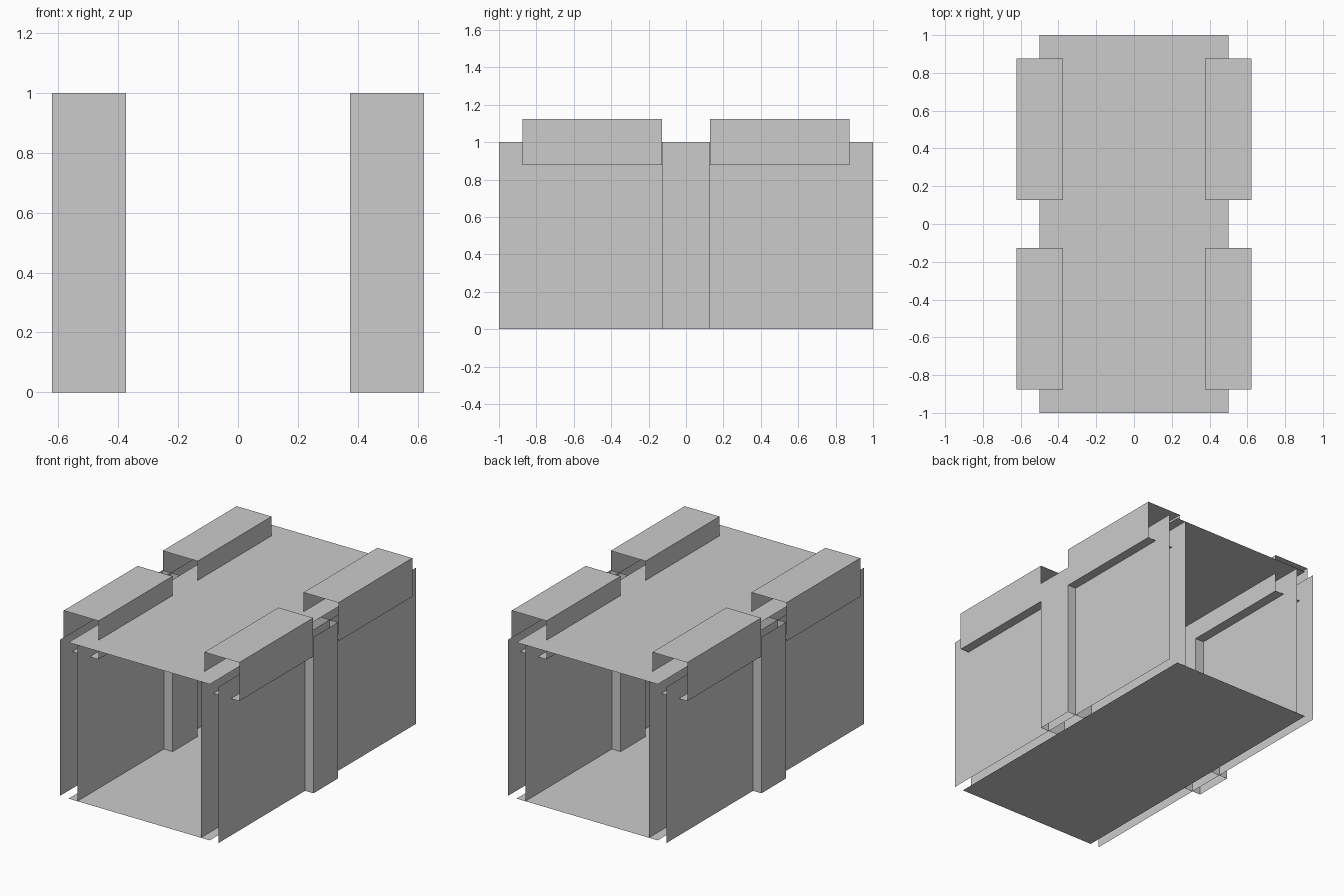
import bpy
import bmesh

cube = bpy.data.objects.get("Cube")
if cube:
    bpy.data.objects.remove(cube, do_unlink=True)

grey = bpy.data.materials.new("plain grey")
grey.use_nodes = True
GREY = (0.6, 0.6, 0.6, 1)
grey.diffuse_color = GREY
grey.node_tree.nodes["Principled BSDF"].inputs["Base Color"].default_value = GREY


def finish(name, bm):
    mesh = bpy.data.meshes.new(name)
    bm.to_mesh(mesh)
    bm.free()
    mesh.materials.append(grey)
    obj = bpy.data.objects.new(name, mesh)
    bpy.context.collection.objects.link(obj)
    return obj


def tube(name, low, high, open_axis):
    """Box between two corners, left open at both ends of one axis."""
    bm = bmesh.new()
    bmesh.ops.create_cube(bm, size=1)
    for v in bm.verts:
        v.co = [a + (b - a) * (c + 0.5) for a, b, c in zip(low, high, v.co)]
    bm.normal_update()
    ends = [f for f in bm.faces if abs(f.normal[open_axis]) > 0.9]
    bmesh.ops.delete(bm, geom=ends, context='FACES_ONLY')
    return finish(name, bm)


def sheet(name, corners):
    """Single flat panel with no thickness."""
    bm = bmesh.new()
    bm.faces.new([bm.verts.new(c) for c in corners])
    return finish(name, bm)


# Floor and roof panels
for name, z in (("floor_panel", 0), ("roof_panel", 1)):
    outline = [(-0.5, -1, z), (0.5, -1, z), (0.5, 1, z), (-0.5, 1, z)]
    sheet(name, outline if z else outline[::-1])

for side, s in (("left", 1), ("right", -1)):
    # Double side walls
    for layer, x in (("inner", 0.4375), ("outer", 0.5625)):
        outline = [(s * x, -1, 0), (s * x, 1, 0), (s * x, 1, 1), (s * x, -1, 1)]
        sheet(f"{side}_{layer}_wall", outline if s > 0 else outline[::-1])

    # Hollow middle post, open at top and bottom
    x0, x1 = sorted((s * 0.375, s * 0.622))
    tube(f"{side}_post", (x0, -0.125, 0), (x1, 0.125, 1), 2)

    # Hollow top rails, open at front and back
    for end, y0, y1 in (("front", -0.875, -0.127), ("back", 0.127, 0.875)):
        tube(f"{side}_{end}_rail", (x0, y0, 0.877), (x1, y1, 1.124), 1)
